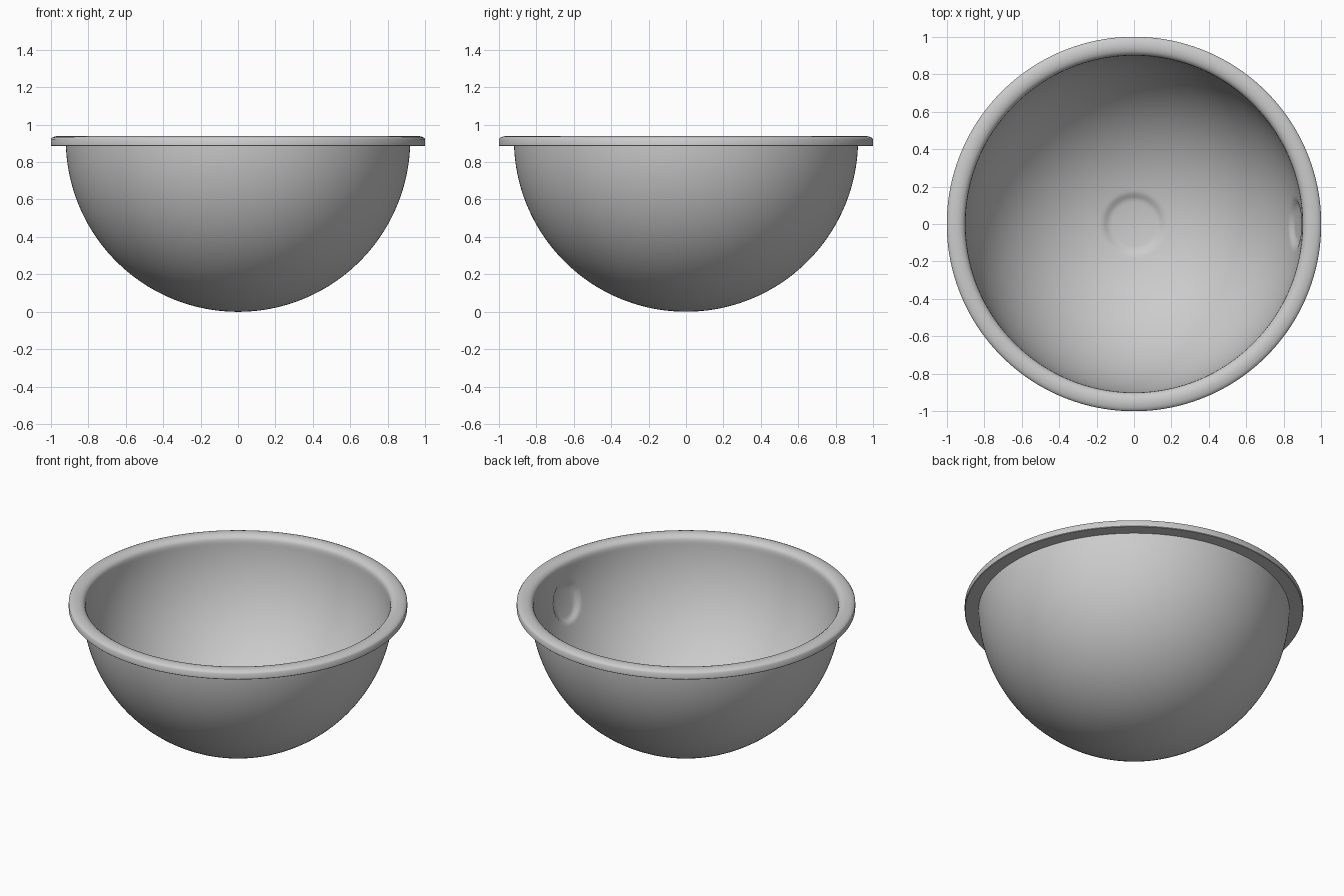
import bpy, bmesh
from math import sin, cos, pi, sqrt
from mathutils import Vector

if "Cube" in bpy.data.objects:
    bpy.data.objects.remove(bpy.data.objects["Cube"])

SEG = 256
R_OUT, R_IN, CZ = 0.92, 0.90, 0.92      # two concentric bowl spheres
CENTRE = Vector((0, 0, CZ))
OVERFLOW = Vector((0.87, 0, -0.23)).normalized()


def smooth(a, b, x):
    t = max(0.0, min(1.0, (x - a) / (b - a)))
    return t * t * (3 - 2 * t)


def arc(radius, z_top, steps):
    """Points on the bowl sphere from the bottom axis up to z_top."""
    r_top = sqrt(radius ** 2 - (CZ - z_top) ** 2)
    end = pi / 2 if r_top >= radius else pi / 2 - (CZ - z_top) / radius
    return [(radius * sin(end * i / steps), CZ - radius * cos(end * i / steps))
            for i in range(1, steps + 1)]


# Profile: outer bowl, rolled rim, inner bowl
outer = [(0, 0)] + arc(R_OUT, 0.885, 48)
rim = [(0.997, 0.885), (1.0, 0.888), (1.0, 0.922), (0.994, 0.93), (0.98, 0.936),
       (0.96, 0.94), (0.94, 0.939), (0.922, 0.934), (0.908, 0.924), (0.902, 0.912)]
inner = [(0, CZ - R_IN)] + arc(R_IN, 0.895, 96)
inner.reverse()
profile = outer + rim + inner
inner_start = len(outer) + len(rim)

bm = bmesh.new()
rings = []
for k, (r, z) in enumerate(profile):
    if r == 0:
        rings.append([bm.verts.new((0, 0, z + (-0.014 if k else 0)))])
        continue
    ring = []
    for i in range(SEG):
        a = 2 * pi * i / SEG
        p = Vector((r * cos(a), r * sin(a), z))
        if k >= inner_start:
            # Shallow drain seat and overflow recess pressed into the inner wall
            d = p - CENTRE
            n = d.normalized()
            p.z -= 0.014 * (1 - smooth(0.13, 0.17, r))
            p += n * 0.016 * (1 - smooth(0.10, 0.13, (n - OVERFLOW).length * R_IN))
        ring.append(bm.verts.new(p))
    rings.append(ring)

for a, b in zip(rings, rings[1:]):
    for i in range(SEG):
        j = (i + 1) % SEG
        if len(a) == 1:
            bm.faces.new((a[0], b[j], b[i]))
        elif len(b) == 1:
            bm.faces.new((a[i], a[j], b[0]))
        else:
            bm.faces.new((a[i], a[j], b[j], b[i]))
bmesh.ops.recalc_face_normals(bm, faces=bm.faces)

mesh = bpy.data.meshes.new("basin_bowl")
bm.to_mesh(mesh)
bm.free()
basin = bpy.data.objects.new("basin_bowl", mesh)
bpy.context.collection.objects.link(basin)
bpy.context.view_layer.objects.active = basin
basin.select_set(True)
bpy.ops.object.shade_smooth_by_angle(angle=0.7)
